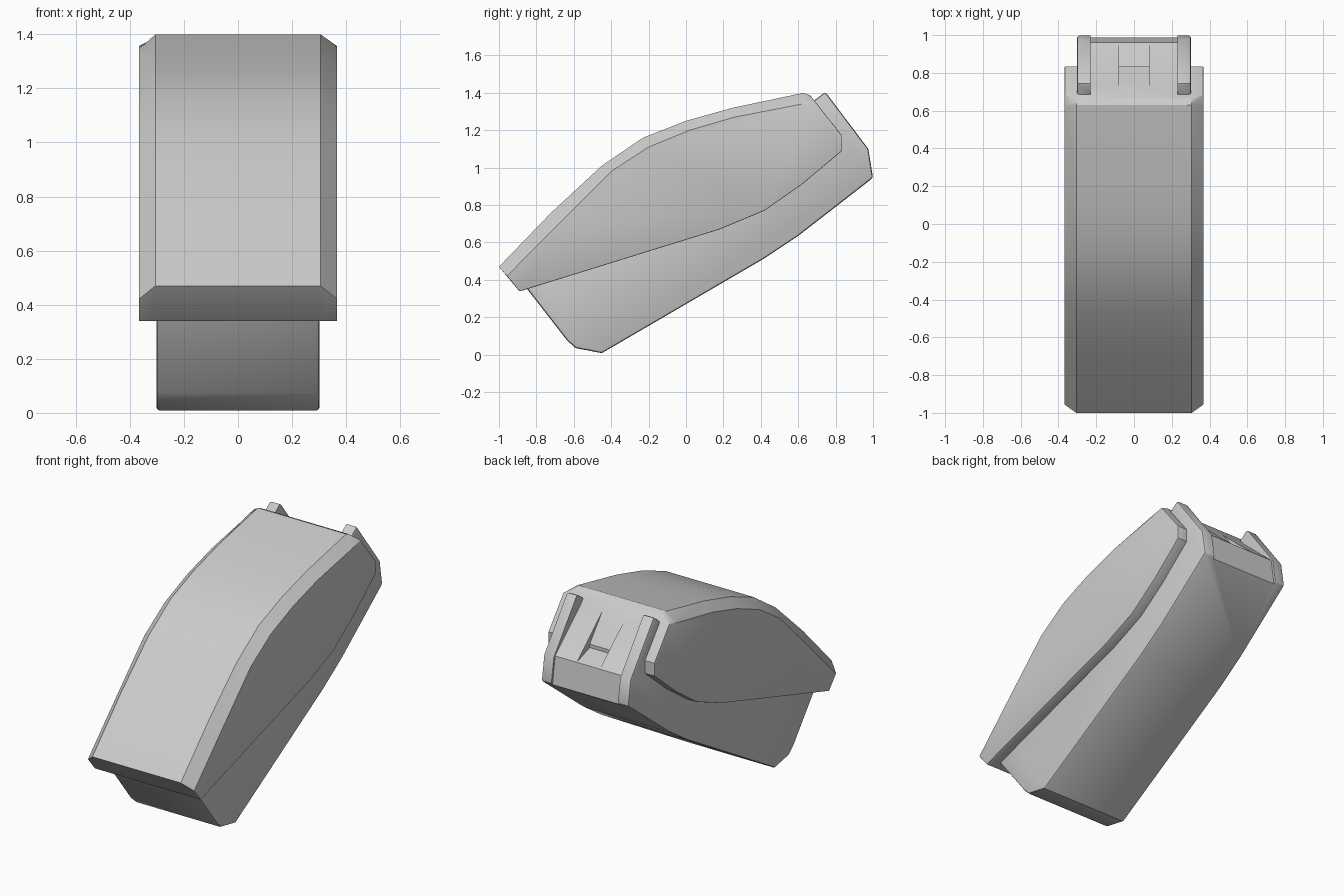
import bpy
import bmesh
import math

if "Cube" in bpy.data.objects:
    bpy.data.objects.remove(bpy.data.objects["Cube"], do_unlink=True)

grey = bpy.data.materials.new("light_grey")
grey.use_nodes = True
colour = (0.6, 0.6, 0.6, 1)
grey.diffuse_color = colour
grey.node_tree.nodes["Principled BSDF"].inputs["Base Color"].default_value = colour


def loft(name, sections, bevel=0, keep=lambda e: True):
    """Skin matching (x, profile) sections across x and round the hard edges."""
    bm = bmesh.new()
    rings = [[bm.verts.new((x, y, z)) for y, z in pts] for x, pts in sections]
    n = len(rings[0])
    for a, b in zip(rings, rings[1:]):
        for i in range(n):
            j = (i + 1) % n
            bm.faces.new((a[i], a[j], b[j], b[i]))
    bm.faces.new(rings[0])
    bm.faces.new(rings[-1])
    bmesh.ops.recalc_face_normals(bm, faces=bm.faces)
    if bevel:
        hard = [e for e in bm.edges if e.calc_face_angle(0) > math.radians(55) and keep(e)]
        bmesh.ops.bevel(bm, geom=hard, offset=bevel, segments=2, profile=0.5,
                        affect='EDGES', clamp_overlap=True)
    mesh = bpy.data.meshes.new(name)
    bm.to_mesh(mesh)
    bm.free()
    obj = bpy.data.objects.new(name, mesh)
    bpy.context.collection.objects.link(obj)
    mesh.materials.append(grey)
    return obj


def prism(name, half, pts, bevel=0):
    return loft(name, [(-half, pts), (half, pts)], bevel)


def activate(obj):
    bpy.ops.object.select_all(action='DESELECT')
    obj.select_set(True)
    bpy.context.view_layer.objects.active = obj


# Outer shell: arched cover with chamfered upper sides
lower = [(0.835, 1.17), (0.835, 1.09), (0.62, 0.91), (0.42, 0.77), (0.18, 0.67), (-0.89, 0.338)]
crown = [(-1.0, 0.47), (-0.72, 0.76), (-0.45, 1.01), (-0.23, 1.16),
         (0, 1.25), (0.25, 1.32), (0.63, 1.4), (0.665, 1.385)]
shoulder = [(-0.957, 0.42), (-0.67, 0.71), (-0.4, 0.98), (-0.2, 1.11),
            (0.02, 1.2), (0.26, 1.27), (0.62, 1.345), (0.687, 1.358)]
shell = loft("outer_shell",
             [(-0.367, shoulder + lower), (-0.305, crown + lower),
              (0.305, crown + lower), (0.367, shoulder + lower)],
             0.016, lambda e: sum(v.co.y for v in e.verts) > -1.88)

# Inner body: narrower block below and behind the shell
body = prism("inner_body", 0.302, [
    (-0.88, 0.39), (-0.635, 0.075), (-0.59, 0.035), (-0.45, 0.008), (0, 0.27),
    (0.42, 0.515), (0.6, 0.635), (1.0, 0.945), (0.975, 1.1), (0.745, 1.405),
    (0.68, 1.355), (0.6, 1.32), (0.4, 1.2), (-0.2, 0.95), (-0.8, 0.5)], 0.014)

# Rear recess between the rails, with a deeper central channel
cutters = [
    prism("recess_cutter", 0.23, [(0.988, 0.93), (0.962, 1.105), (0.69, 1.345),
                                  (0.6, 1.5), (1.1, 1.4), (1.1, 0.93)]),
    prism("channel_cutter", 0.08, [(0.955, 1.108), (0.77, 1.17), (0.6, 1.38),
                                   (0.6, 1.5), (1.1, 1.4)]),
]
for cutter in cutters:
    cutter.hide_render = True
    activate(body)
    mod = body.modifiers.new("cut", 'BOOLEAN')
    mod.operation = 'DIFFERENCE'
    mod.solver = 'EXACT'
    mod.object = cutter
    bpy.ops.object.modifier_apply(modifier=mod.name)
    bpy.data.objects.remove(cutter, do_unlink=True)

for obj in (shell, body):
    activate(obj)
    bpy.ops.object.shade_smooth_by_angle(angle=math.radians(30))
